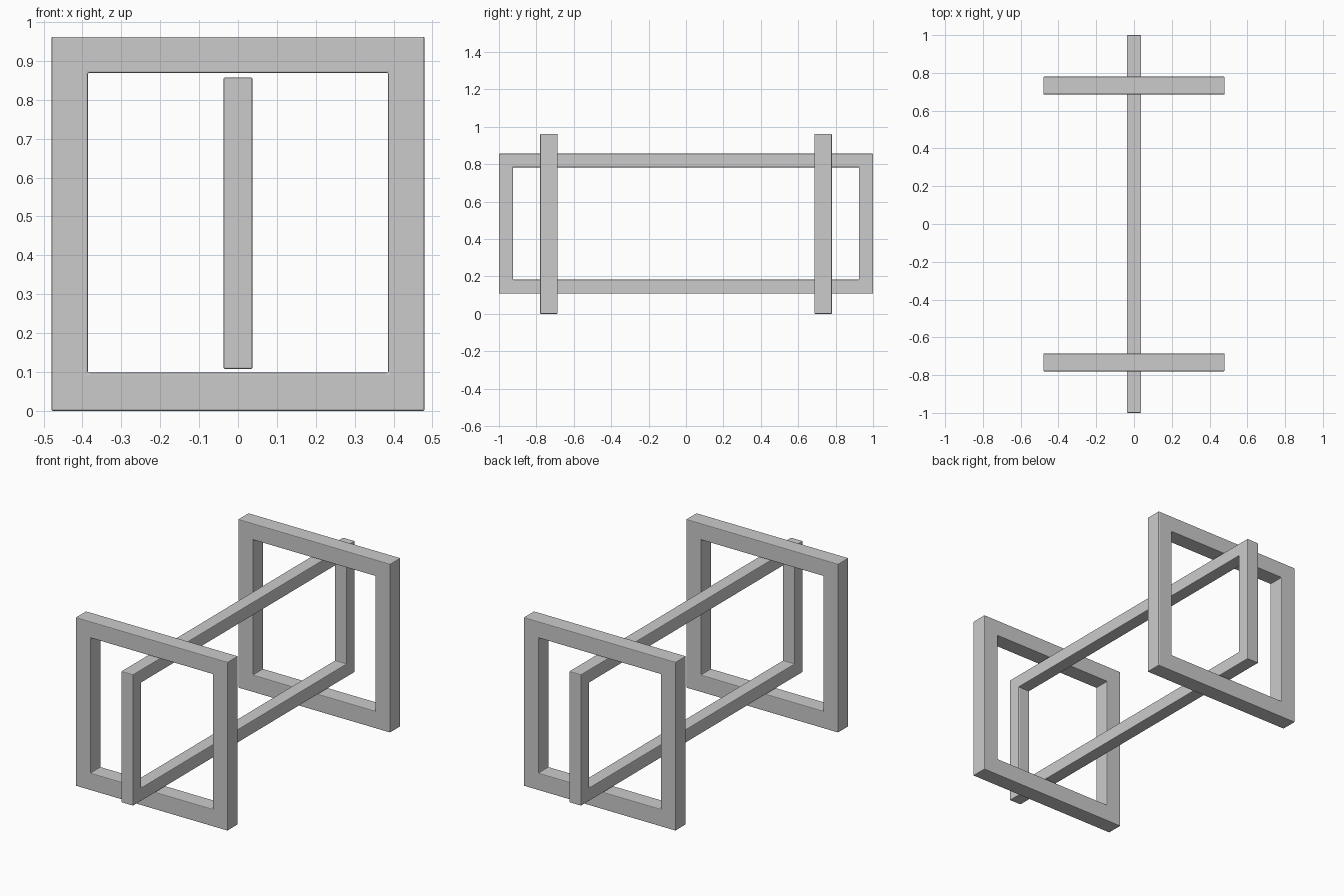
import bpy, bmesh
from mathutils import Vector

if "Cube" in bpy.data.objects:
    bpy.data.objects.remove(bpy.data.objects["Cube"])


def frame(name, half_w, z0, z1, hole_w, h0, h1, depth, to_world):
    """Closed rectangular frame; to_world maps (across, up, depth) to xyz."""
    outer = [(-half_w, z0), (half_w, z0), (half_w, z1), (-half_w, z1)]
    inner = [(-hole_w, h0), (hole_w, h0), (hole_w, h1), (-hole_w, h1)]
    bm = bmesh.new()
    rings = [[bm.verts.new(to_world(u, z, d)) for u, z in loop]
             for loop, d in ((outer, -depth / 2), (outer, depth / 2),
                             (inner, depth / 2), (inner, -depth / 2))]
    # sweep the four-sided section round the four mitred corners
    for i in range(4):
        a, b = rings[i], rings[(i + 1) % 4]
        for j in range(4):
            k = (j + 1) % 4
            bm.faces.new((a[j], a[k], b[k], b[j]))
    bmesh.ops.recalc_face_normals(bm, faces=bm.faces)
    mesh = bpy.data.meshes.new(name)
    bm.to_mesh(mesh)
    bm.free()
    obj = bpy.data.objects.new(name, mesh)
    bpy.context.collection.objects.link(obj)
    # slightly eased edges
    bev = obj.modifiers.new("eased_edges", 'BEVEL')
    bev.width = 0.004
    bev.segments = 2
    bev.limit_method = 'ANGLE'
    return obj


# Two upright square end frames
for name, y in (("front_end_frame", -0.733), ("back_end_frame", 0.733)):
    frame(name, 0.48, 0.0, 0.962, 0.386, 0.098, 0.869, 0.094,
          lambda u, z, d, y=y: Vector((u, y + d, z)))

# Long central frame passing through both end frames
frame("long_centre_frame", 1.0, 0.108, 0.857, 0.925, 0.183, 0.783, 0.075,
      lambda u, z, d: Vector((d, u, z)))
